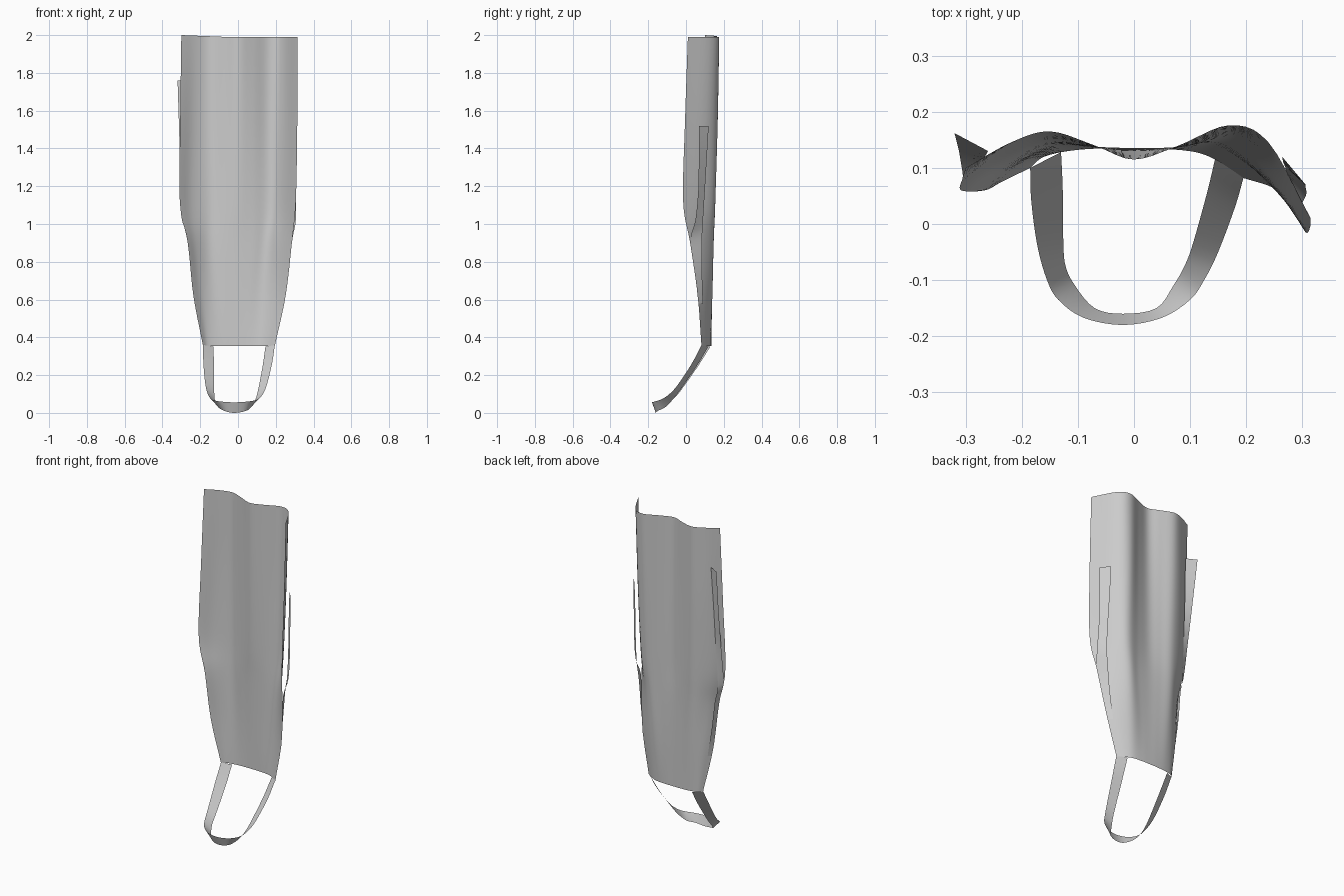
import bpy, bmesh
from mathutils import Vector


def catmull(pts, n):
    """Smooth curve through pts, n steps per span."""
    p = [2 * pts[0] - pts[1]] + list(pts) + [2 * pts[-1] - pts[-2]]
    out = []
    for i in range(1, len(p) - 2):
        a, b, c, d = p[i - 1:i + 3]
        for k in range(n):
            t = k / n
            out.append(0.5 * (2 * b + (c - a) * t + (2 * a - 5 * b + 4 * c - d) * t ** 2
                              + (3 * b - a - 3 * c + d) * t ** 3))
    return out + [pts[-1].copy()]


def cloth(name, rows, nu, nv):
    """Single-layer cloth surface lofted through rows of points."""
    rows = [catmull([Vector(p) for p in r], nu) for r in rows]
    cols = [catmull(c, nv) for c in zip(*rows)]
    bm = bmesh.new()
    grid = [[bm.verts.new(p) for p in c] for c in cols]
    for c0, c1 in zip(grid, grid[1:]):
        for i in range(len(c0) - 1):
            bm.faces.new((c0[i], c0[i + 1], c1[i + 1], c1[i]))
    mesh = bpy.data.meshes.new(name)
    bm.to_mesh(mesh)
    bm.free()
    mesh.shade_smooth()
    obj = bpy.data.objects.new(name, mesh)
    bpy.context.collection.objects.link(obj)
    return obj


# Main hanging panel: wavy (x, y) cross-sections from top to hem
heights = [1.99, 1.55, 1.12, 0.90, 0.62, 0.355]
xs = [
    [-.300, -.22, -.15, -.07, 0, .08, .17, .24, .315],
    [-.306, -.23, -.15, -.07, 0, .08, .17, .24, .314],
    [-.308, -.24, -.15, -.07, 0, .08, .17, .23, .306],
    [-.266, -.22, -.15, -.07, 0, .08, .15, .21, .285],
    [-.236, -.19, -.13, -.06, 0, .06, .13, .19, .252],
    [-.185, -.16, -.11, -.05, 0, .05, .11, .15, .195],
]
ys = [
    [.100, .145, .165, .140, .115, .140, .176, .145, .010],
    [.080, .135, .160, .138, .120, .138, .168, .125, -.005],
    [.060, .115, .150, .137, .126, .137, .155, .110, -.015],
    [.060, .105, .142, .137, .132, .137, .145, .105, .022],
    [.075, .115, .137, .137, .135, .136, .138, .110, .062],
    [.100, .120, .131, .135, .135, .134, .128, .112, .082],
]
panel_rows = []
for j, z in enumerate(heights):
    tilt = 0.02 if j == 0 else 0
    panel_rows.append([(x, y, z + tilt * max(-x - 0.05, 0) * 2)
                       for x, y in zip(xs[j], ys[j])])
cloth("main_panel", panel_rows, 5, 6)

# Hanging loop strap: pairs of outer and inner edge points
cloth("bottom_loop_strap", [
    [(-.185, .100, .360), (-.130, .128, .350)],
    [(-.183, .040, .260), (-.127, .062, .245)],
    [(-.172, -.040, .145), (-.126, -.030, .115)],
    [(-.155, -.100, .090), (-.122, -.075, .065)],
    [(-.135, -.135, .070), (-.105, -.110, .030)],
    [(-.090, -.167, .060), (-.070, -.150, .010)],
    [(-.020, -.180, .056), (-.020, -.160, .000)],
    [(.050, -.167, .060), (.040, -.150, .010)],
    [(.100, -.135, .070), (.070, -.110, .030)],
    [(.125, -.100, .090), (.090, -.075, .065)],
    [(.150, -.050, .140), (.105, -.035, .115)],
    [(.180, .030, .260), (.130, .055, .245)],
    [(.195, .082, .360), (.145, .118, .350)],
], 2, 4)

# Side flaps: narrow tongues behind the panel that fold into it lower down
cloth("left_side_flap", [
    [(-.260, .130, 1.76), (-.320, .162, 1.76)],
    [(-.268, .115, 1.50), (-.312, .130, 1.50)],
    [(-.272, .100, 1.25), (-.306, .095, 1.25)],
    [(-.275, .085, 1.02), (-.300, .065, 1.04)],
    [(-.258, .090, .92), (-.270, .060, .94)],
    [(-.240, .095, .75), (-.250, .068, .75)],
    [(-.215, .098, .58), (-.230, .080, .58)],
], 2, 4)
cloth("right_side_flap", [
    [(.264, .120, 1.52), (.306, .070, 1.52)],
    [(.266, .110, 1.35), (.306, .068, 1.35)],
    [(.270, .100, 1.18), (.306, .065, 1.18)],
    [(.270, .090, 1.02), (.306, .050, 1.02)],
    [(.260, .085, .92), (.288, .025, .92)],
    [(.245, .085, .75), (.268, .047, .75)],
    [(.225, .090, .58), (.246, .066, .58)],
], 2, 4)
